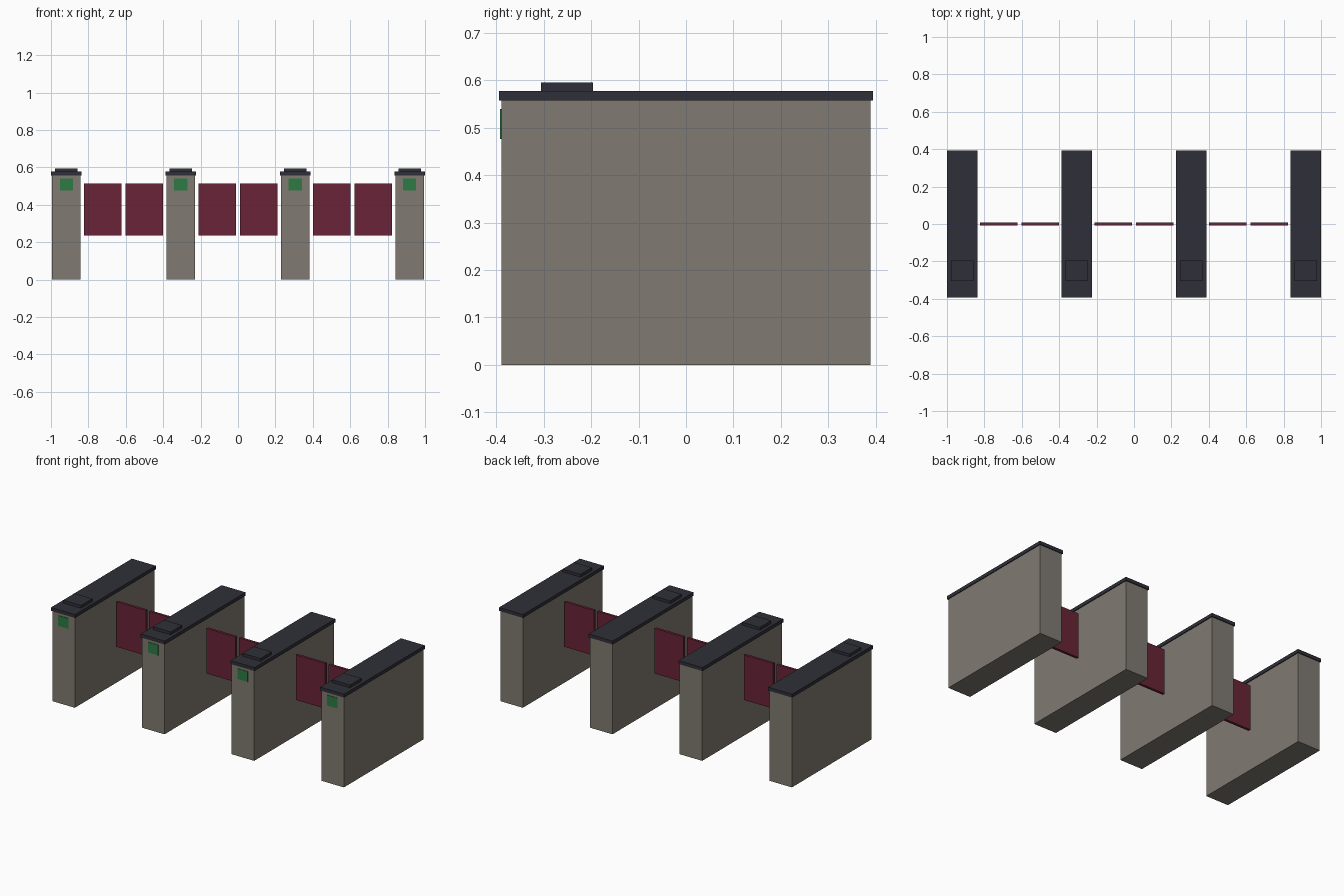
import bpy

if "Cube" in bpy.data.objects:
    bpy.data.objects.remove(bpy.data.objects["Cube"])


def linear(c):
    c /= 255
    return c / 12.92 if c <= 0.04045 else ((c + 0.055) / 1.055) ** 2.4


def material(name, r, g, b):
    m = bpy.data.materials.new(name)
    m.diffuse_color = (linear(r), linear(g), linear(b), 1)
    m.use_nodes = True
    m.node_tree.nodes["Principled BSDF"].inputs["Base Color"].default_value = m.diffuse_color
    return m


STEEL = material("warm grey steel", 128, 122, 114)
DARK = material("dark slate", 47, 47, 56)
RED = material("maroon panel", 104, 36, 55)
GREEN = material("green indicator", 46, 122, 68)


def box(name, x, y, z, mat):
    """Box from (min, max) extents on each axis."""
    bpy.ops.mesh.primitive_cube_add(size=1)
    ob = bpy.context.object
    ob.name = name
    for v in ob.data.vertices:
        v.co = [r[0] if c < 0 else r[1] for c, r in zip(v.co, (x, y, z))]
    ob.data.materials.append(mat)
    return ob


def around(c, half):
    return (c - half, c + half)


SPACING = 0.612
cabinets = [(i - 1.5) * SPACING for i in range(4)]

# Cabinets, each with lid, card reader and front indicator
for x in cabinets:
    box("cabinet", around(x, 0.077), (-0.389, 0.389), (0, 0.558), STEEL)
    box("lid", around(x, 0.082), (-0.394, 0.394), (0.557, 0.578), DARK)
    box("card_reader", around(x, 0.061), (-0.306, -0.196), (0.577, 0.595), DARK)
    box("indicator", around(x, 0.035), (-0.392, -0.388), (0.476, 0.54), GREEN)

# A pair of gate panels in each lane
for x in (-SPACING, 0, SPACING):
    for side in (-1, 1):
        box("gate_panel", around(x + side * 0.111, 0.0995), (-0.008, 0.008),
            (0.235, 0.513), RED)
